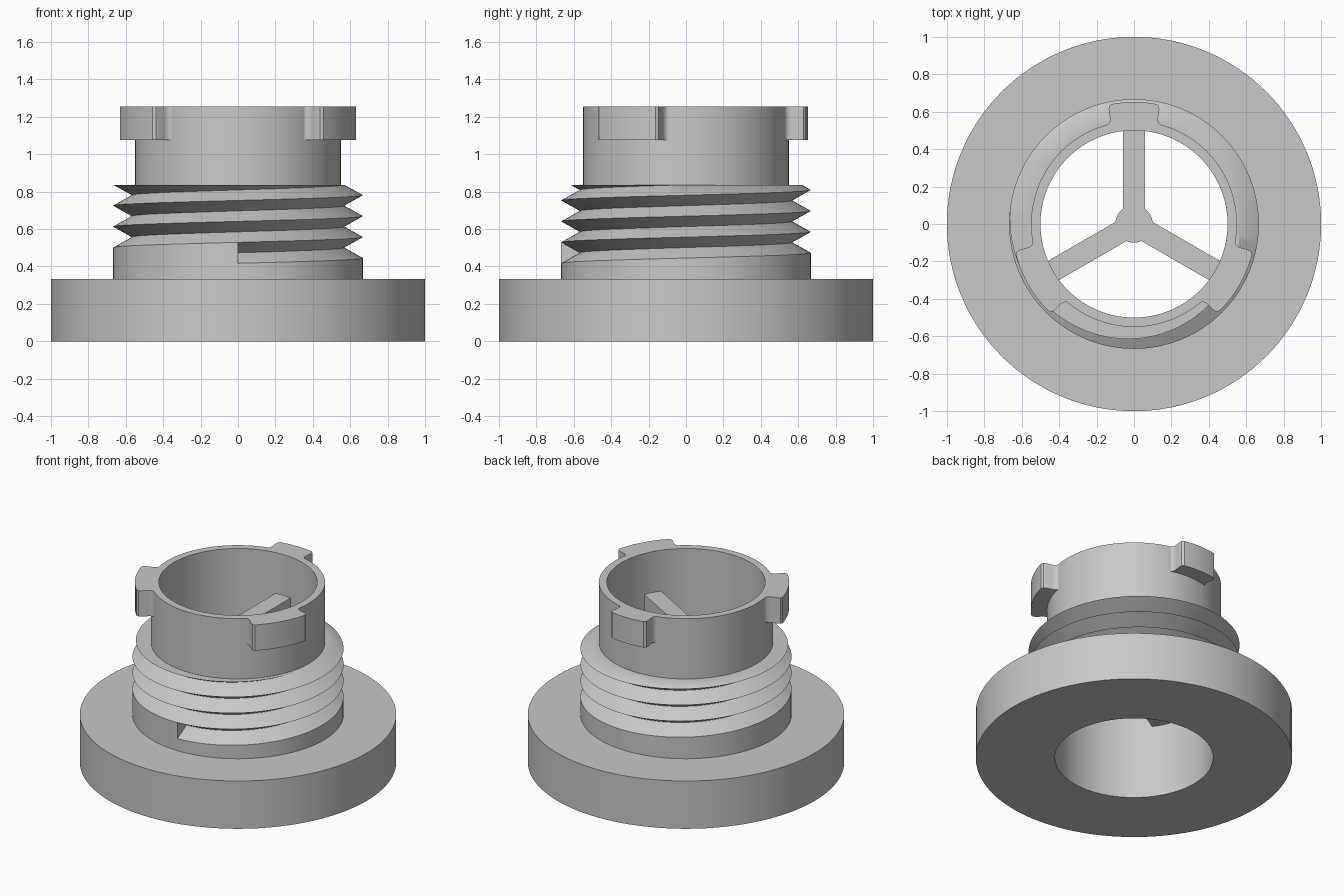
import bpy, bmesh
from math import cos, sin, radians, pi

cube = bpy.data.objects.get("Cube")
if cube:
    bpy.data.objects.remove(cube, do_unlink=True)

GREY = (0.58, 0.58, 0.58, 1)
grey = bpy.data.materials.new("plain grey")
grey.use_nodes = True
grey.diffuse_color = GREY
grey.node_tree.nodes["Principled BSDF"].inputs["Base Color"].default_value = GREY

BORE, COLLAR, CREST, ROOT = 0.5, 0.55, 0.667, 0.567
FLANGE_TOP, THREAD_TOP, TOP = 0.333, 0.835, 1.255
PITCH, START = 0.112, 0.417
SEGS = 128


def polar(r, a, z):
    return (r * cos(a), r * sin(a), z)


def finish(name, bm, fix_normals=True):
    bmesh.ops.remove_doubles(bm, verts=bm.verts, dist=1e-5)
    if fix_normals:
        bmesh.ops.recalc_face_normals(bm, faces=bm.faces)
    mesh = bpy.data.meshes.new(name)
    bm.to_mesh(mesh)
    bm.free()
    mesh.materials.append(grey)
    obj = bpy.data.objects.new(name, mesh)
    bpy.context.collection.objects.link(obj)
    bpy.ops.object.select_all(action='DESELECT')
    obj.select_set(True)
    bpy.context.view_layer.objects.active = obj
    bpy.ops.object.shade_smooth_by_angle(angle=radians(30))
    return obj


def skin(bm, columns):
    """Join neighbouring columns of points with quads."""
    cols = [[bm.verts.new(p) for p in c] for c in columns]
    for a, b in zip(cols, cols[1:]):
        for i in range(len(a) - 1):
            bm.faces.new((a[i], b[i], b[i + 1], a[i + 1]))
    return cols


def prism(name, outline, z0, z1):
    bm = bmesh.new()
    face = bm.faces.new([bm.verts.new((x, y, z0)) for x, y in outline])
    new = bmesh.ops.extrude_face_region(bm, geom=[face])["geom"]
    bmesh.ops.translate(bm, vec=(0, 0, z1 - z0),
                        verts=[v for v in new if isinstance(v, bmesh.types.BMVert)])
    return finish(name, bm)


# Flange and hollow collar, one turned profile
profile = [(BORE, 0), (1, 0), (1, FLANGE_TOP), (COLLAR, FLANGE_TOP),
           (COLLAR, TOP), (BORE, TOP), (BORE, 0)]
bm = bmesh.new()
skin(bm, [[polar(r, 2 * pi * j / SEGS, z) for r, z in profile] for j in range(SEGS + 1)])
finish("flange_and_collar", bm)


# Threaded sleeve: V groove climbing anticlockwise, cut flat at the top
def thread_column(turn):
    pts = [(CREST, FLANGE_TOP)]
    for i in range(11):
        r, z = (ROOT if i % 2 else CREST), START + PITCH * (turn + i / 2)
        pr, pz = pts[-1]
        if z > THREAD_TOP:
            if pz < THREAD_TOP:
                r = pr + (r - pr) * (THREAD_TOP - pz) / (z - pz)
            else:
                r = pr
            z = THREAD_TOP
        pts.append((r, z))
    pts.append((COLLAR, THREAD_TOP))
    angle = 2 * pi * turn - pi / 2
    return [polar(r, angle, z) for r, z in pts]


bm = bmesh.new()
cols = skin(bm, [thread_column(j / SEGS) for j in range(SEGS + 1)])
bm.faces.new(cols[0][1:4])  # end wall of the groove
finish("threaded_sleeve", bm, fix_normals=False)


# Bayonet lugs with rounded corners and root fillets
def lug(name, centre, half):
    side = [(half + 3, 0.546), (half + 1.4, 0.553), (half + 0.4, 0.565), (half, 0.585),
            (half - 0.2, 0.625), (half - 0.7, 0.642), (half - 2, 0.652)]
    steps = 10
    arc = [((half - 2) * (1 - 2 * k / steps), 0.652) for k in range(1, steps)]
    path = side + arc + [(-a, r) for a, r in reversed(side)]
    path += [(-half - 3, 0.53), (0, 0.53), (half + 3, 0.53)]
    outline = [polar(r, radians(centre + a), 0)[:2] for a, r in path]
    prism(name, outline, 1.075, TOP)


lug("back_lug", 90, 12.7)
lug("right_lug", 210, 17.5)
lug("left_lug", 330, 17.5)

# Three-armed spider inside the bore
SPIDER_LOW, SPIDER_HIGH = 0.51, 0.97
prism("spider_hub", [polar(0.1, 2 * pi * k / 48, 0)[:2] for k in range(48)],
      SPIDER_LOW, SPIDER_HIGH)
for name, deg in (("back", 90), ("right", 210), ("left", 330)):
    c, s = cos(radians(deg)), sin(radians(deg))
    corners = [(0, -0.059), (0.51, -0.059), (0.51, 0.059), (0, 0.059)]
    prism(name + "_spoke", [(u * c - v * s, u * s + v * c) for u, v in corners],
          SPIDER_LOW, SPIDER_HIGH)
